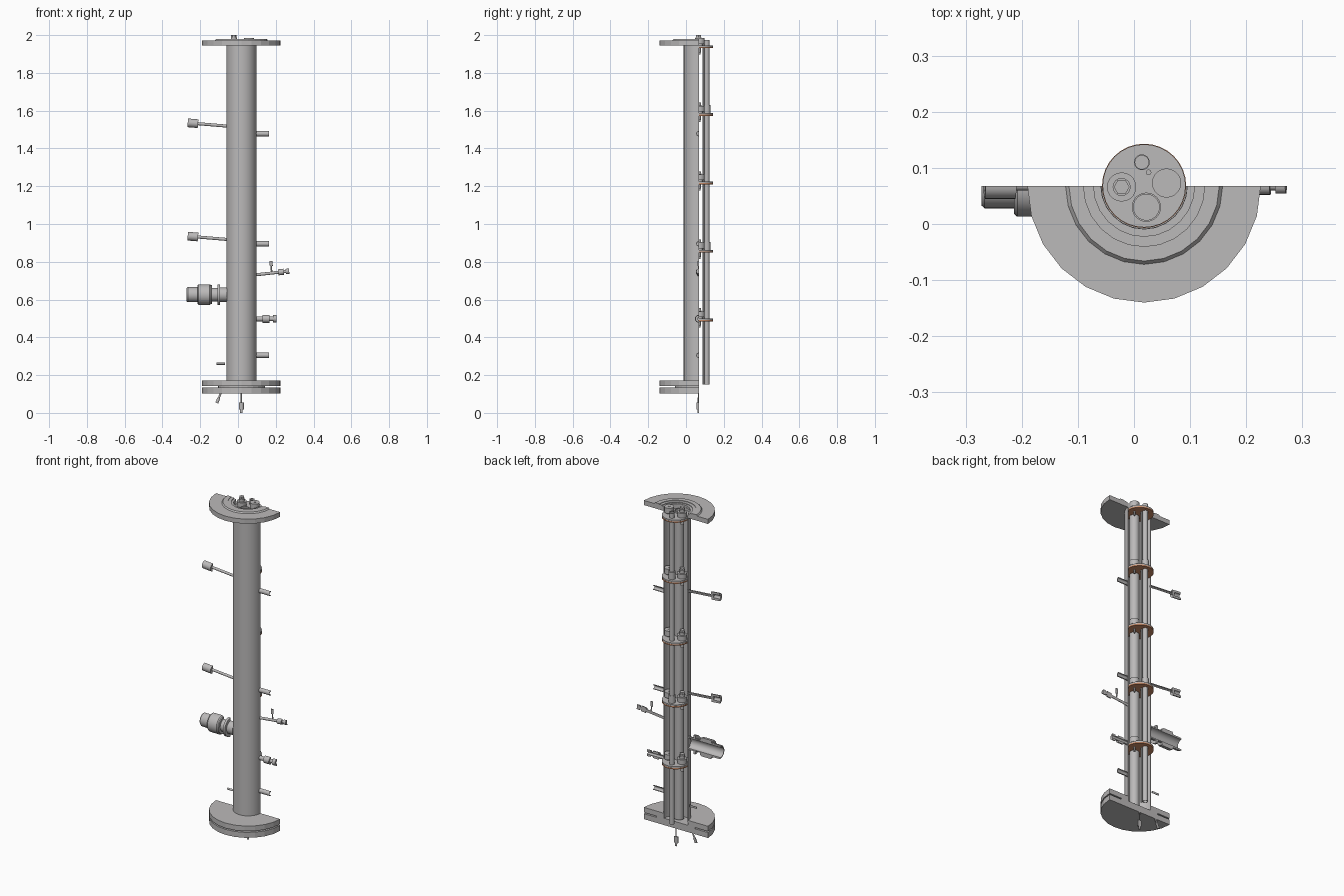
import bpy, bmesh, math
from mathutils import Vector

cube = bpy.data.objects.get("Cube")
if cube:
    bpy.data.objects.remove(cube, do_unlink=True)

CX, CY = 0.018, 0.068          # column axis; CY is also the section plane


def material(name, rgb):
    m = bpy.data.materials.new(name)
    m.use_nodes = True
    m.diffuse_color = (*rgb, 1)
    m.node_tree.nodes["Principled BSDF"].inputs["Base Color"].default_value = (*rgb, 1)
    return m


steel = material("steel grey", (0.5, 0.49, 0.49))
copper = material("copper", (0.62, 0.27, 0.14))


def lathe(name, profile, start, axis=(0, 0, 1), half=True, segs=16, mat=steel, smooth=True):
    """Turn a closed (radius, distance) profile about an axis; half keeps the front side only."""
    d = Vector(axis).normalized()
    back = Vector((0, 1, 0))
    u = d.cross(back)
    turn = math.pi if half else 2 * math.pi
    bm = bmesh.new()
    rings = []
    for i in range(segs + 1):
        t = turn * i / segs
        out = u * math.cos(t) - back * math.sin(t)
        rings.append([bm.verts.new(Vector(start) + d * h + out * r) for r, h in profile])
    n = len(profile)
    for a, b in zip(rings, rings[1:]):
        for k in range(n):
            j = (k + 1) % n
            if profile[k][0] > 0 or profile[j][0] > 0:
                bm.faces.new((a[k], a[j], b[j], b[k]))
    if half:
        bm.faces.new(rings[0])
        bm.faces.new(rings[-1])
    bmesh.ops.remove_doubles(bm, verts=bm.verts, dist=1e-6)
    bmesh.ops.recalc_face_normals(bm, faces=bm.faces)
    me = bpy.data.meshes.new(name)
    bm.to_mesh(me)
    bm.free()
    me.materials.append(mat)
    ob = bpy.data.objects.new(name, me)
    bpy.context.collection.objects.link(ob)
    if smooth:
        bpy.ops.object.select_all(action='DESELECT')
        ob.select_set(True)
        bpy.context.view_layer.objects.active = ob
        bpy.ops.object.shade_smooth_by_angle(angle=math.radians(35))
    return ob


def rod(name, r, x, y, z0, z1, **kw):
    return lathe(name, [(0, 0), (r, 0), (r, z1 - z0), (0, z1 - z0)], (x, y, z0), half=False, **kw)


def pipe(name, r, bore, x, y, z0, z1):
    h = z1 - z0
    return lathe(name, [(bore, 0), (r, 0), (r, h), (bore, h)], (x, y, z0), half=False, segs=24)


def stepped(steps, bore=0.0):
    """Profile from (radius, from, to) steps, solid or with a bore."""
    pts = [(bore, steps[0][1])]
    for r, a, b in steps:
        pts += [(r, a), (r, b)]
    return pts + [(bore, steps[-1][2])]


# Sectioned shell and end flanges
R = 0.208
lathe("shell_tube", stepped([(0.08, 0, 1.8)], 0.076), (CX, CY, 0.16), segs=24)
lathe("top_flange", [(0.077, 1.945), (R, 1.945), (R, 1.972), (0.14, 1.972), (0.134, 1.979),
                     (0.108, 1.979), (0.108, 1.976), (0.09, 1.976), (0.09, 1.972), (0.077, 1.972)],
      (CX, CY, 0), segs=12, smooth=False)
lathe("bottom_flange", stepped([(R, 0.142, 0.172)], 0.077), (CX, CY, 0), segs=12, smooth=False)
lathe("flange_gasket", stepped([(0.125, 0.134, 0.143)]), (CX, CY, 0), segs=12, smooth=False)
lathe("blank_flange", stepped([(R, 0.103, 0.135)]), (CX, CY, 0), segs=12, smooth=False)

# Inner pipes running the whole length
pipe("return_pipe", 0.014, 0.012, 0.014, 0.110, 0.15, 1.975)
pipe("main_pipe", 0.026, 0.023, 0.022, 0.030, 0.15, 1.955)
rod("guide_rod", 0.005, 0.026, 0.092, 0.15, 1.95, segs=10)

# Baffle plates with their fittings
for i, z in enumerate((0.492, 0.855, 1.217, 1.58, 1.938)):
    rod("baffle_copper", 0.075, CX, CY, z - 0.007, z, segs=32, mat=copper)
    rod("baffle_plate", 0.074, CX, CY, z, z + 0.008, segs=32)
    rod("valve_body", 0.026, -0.022, 0.066, z + 0.008, z + 0.035, segs=20)
    rod("valve_neck", 0.016, -0.022, 0.066, z + 0.035, z + 0.05, segs=16)
    rod("valve_nut", 0.014, -0.022, 0.066, z + 0.05, z + 0.062, segs=6, smooth=False)
    rod("valve_stub", 0.01, -0.022, 0.066, z - 0.04, z, segs=12)
    rod("plug_body", 0.026, 0.058, 0.073, z + 0.015, z + 0.046, segs=20)
    rod("plug_foot", 0.016, 0.058, 0.073, z + 0.006, z + 0.016, segs=16)
    rod("plug_pin", 0.006, 0.058, 0.073, z - 0.03, z + 0.048, segs=10)
    if i in (1, 3):
        rod("pipe_collar", 0.019, 0.014, 0.110, z + 0.008, z + 0.05, segs=16)

# Sensor probes on the right side
for z in (0.918, 1.518):
    ax = Vector((-0.215, 0, 0.018))
    start = (-0.055, CY, z)
    lathe("probe_rod", stepped([(0.008, 0, 0.165)], 0.004), start, ax, segs=8)
    lathe("probe_head", [(0, 0.157), (0.023, 0.157), (0.023, 0.212), (0.01, 0.212), (0.01, 0.17),
                         (0, 0.17)], start, ax, segs=12)

# Large hollow port on the right side
lathe("large_port", stepped([(0.038, 0, 0.037), (0.055, 0.037, 0.05), (0.036, 0.05, 0.08),
                             (0.05, 0.08, 0.086), (0.055, 0.092, 0.15), (0.05, 0.156, 0.156),
                             (0.04, 0.156, 0.208), (0.035, 0.214, 0.214)], 0.03),
      (-0.058, CY, 0.626), (-1, 0, 0), segs=20)
lathe("drain_stub", stepped([(0.006, 0, 0.045)]), (-0.07, CY, 0.26), (-1, 0, 0), segs=8)

# Plain nozzles on the left side
for z in (0.305, 0.895, 1.478):
    lathe("side_nozzle", stepped([(0.014, 0, 0.071)], 0.01), (0.094, CY, z), (1, 0, 0), segs=10)

# Coupled nozzle on the left side
lathe("coupled_nozzle", stepped([(0.013, 0, 0.036), (0.021, 0.036, 0.072), (0.012, 0.072, 0.09),
                                 (0.019, 0.09, 0.111)], 0.007), (0.094, CY, 0.498), (1, 0, 0), segs=12)

# Sampling arm with a small upright branch
lathe("sampling_arm", stepped([(0.008, 0, 0.12), (0.016, 0.12, 0.15), (0.008, 0.15, 0.16),
                               (0.014, 0.16, 0.178)]), (0.094, CY, 0.731), (1, 0, 0.11), segs=10)
lathe("sampling_branch", stepped([(0.004, 0, 0.035), (0.008, 0.035, 0.063)]),
      (0.178, CY, 0.742), (-0.05, 0, 1), segs=8)

# Drains under the blank flange
lathe("bottom_drain", stepped([(0.004, 0, 0.05), (0.013, 0.05, 0.085), (0.007, 0.085, 0.104)]),
      (CX, CY, 0.104), (0, 0, -1), segs=10)
lathe("slanted_drain", stepped([(0.005, 0, 0.03), (0.008, 0.03, 0.06)]),
      (-0.09, CY, 0.108), (-0.4, 0, -1), segs=8)
